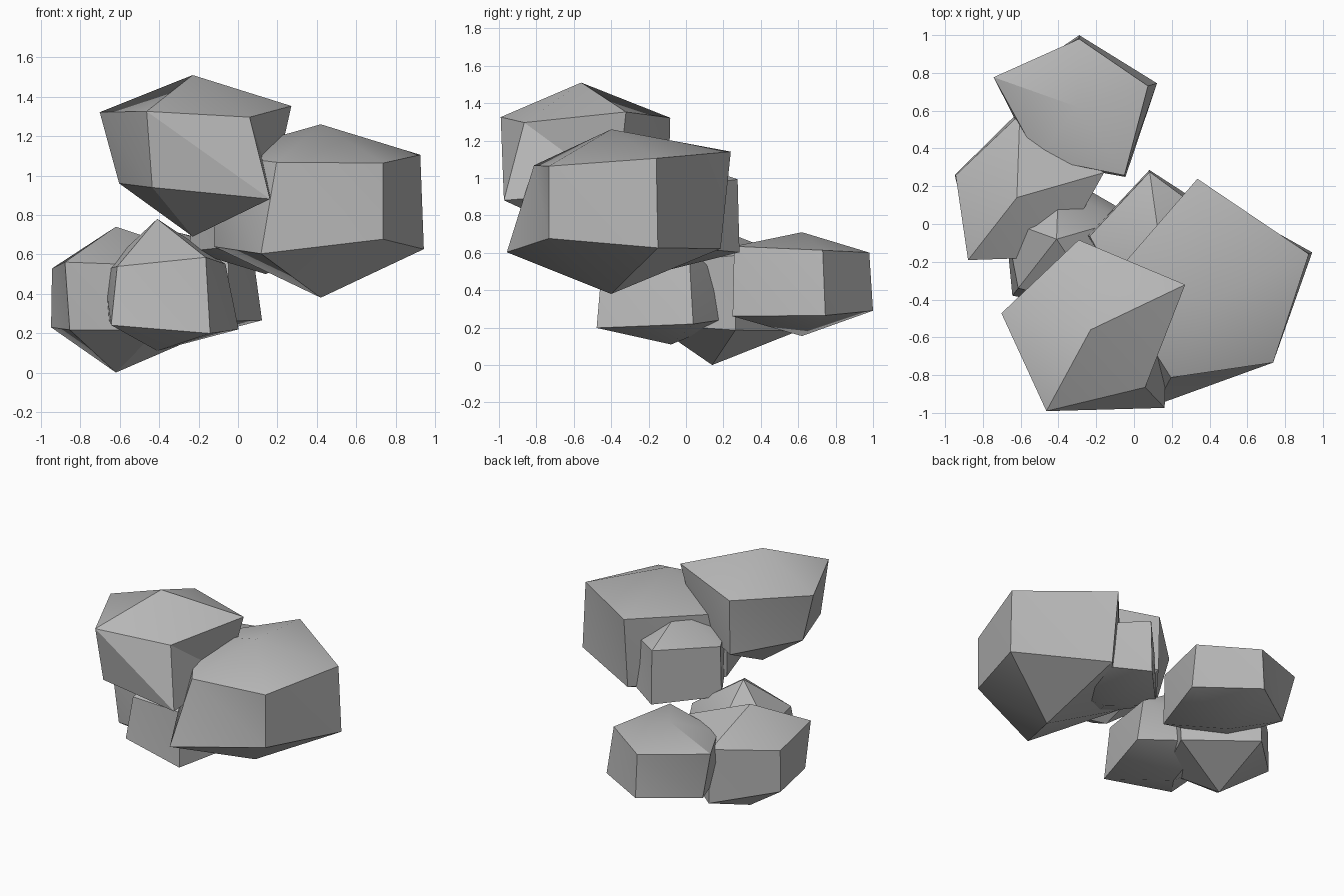
import bpy
import bmesh
from math import cos, sin, radians
from mathutils import Vector

default_cube = bpy.data.objects.get("Cube")
if default_cube:
    bpy.data.objects.remove(default_cube, do_unlink=True)

# One plain stone colour
stone = bpy.data.materials.new("stone_grey")
stone.use_nodes = True
colour = (0.48, 0.48, 0.48, 1.0)
stone.diffuse_color = colour
shader = next(n for n in stone.node_tree.nodes if n.type == 'BSDF_PRINCIPLED')
shader.inputs["Base Color"].default_value = colour
shader.inputs["Roughness"].default_value = 0.9

SIDES = 5


def ring(bm, centre, yaw, radii, slope):
    """Five corners around the centre; wider corners also sit further from its mid height."""
    corners = []
    for i, r in enumerate(radii):
        a = radians(yaw + i * 360 / SIDES)
        corners.append(bm.verts.new(centre + Vector((cos(a), sin(a), slope)) * r))
    return corners


def rock(name, centre, yaw, top, bottom, upper, lower, slope=0.42):
    """Five-sided boulder: pointed cap, leaning sides, pointed base."""
    centre = Vector(centre)
    bm = bmesh.new()
    peak = bm.verts.new((centre.x, centre.y, top))
    foot = bm.verts.new((centre.x, centre.y, bottom))
    high = ring(bm, centre, yaw, upper, slope)
    low = ring(bm, centre, yaw, lower, -slope)
    for i in range(SIDES):
        j = (i + 1) % SIDES
        bm.faces.new((peak, high[i], high[j]))
        bm.faces.new((high[i], low[i], low[j]))
        bm.faces.new((high[i], low[j], high[j]))
        bm.faces.new((foot, low[j], low[i]))
    bmesh.ops.recalc_face_normals(bm, faces=bm.faces[:])
    mesh = bpy.data.meshes.new(name)
    bm.to_mesh(mesh)
    bm.free()
    mesh.materials.append(stone)
    obj = bpy.data.objects.new(name, mesh)
    bpy.context.collection.objects.link(obj)

    # Soft shading across shallow creases only
    bpy.ops.object.select_all(action='DESELECT')
    obj.select_set(True)
    bpy.context.view_layer.objects.active = obj
    bpy.ops.object.shade_smooth_by_angle(angle=radians(30))
    return obj


# Upper rocks
rock("top_front_rock", centre=(-0.23, -0.56, 1.12), yaw=25.5, top=1.51, bottom=0.69,
     upper=(0.555, 0.48, 0.48, 0.49, 0.42),
     lower=(0.45, 0.47, 0.38, 0.43, 0.57))
rock("large_side_rock", centre=(0.42, -0.40, 0.87), yaw=25.5, top=1.26, bottom=0.38,
     upper=(0.56, 0.645, 0.56, 0.47, 0.46),
     lower=(0.58, 0.59, 0.55, 0.635, 0.46))
rock("middle_rock", centre=(0.14, -0.13, 0.80), yaw=26, top=1.13, bottom=0.50,
     upper=(0.33, 0.41, 0.38, 0.36, 0.35),
     lower=(0.37, 0.42, 0.39, 0.34, 0.32), slope=0.47)

# Lower rocks
rock("back_rock", centre=(-0.30, 0.62, 0.45), yaw=16.5, top=0.71, bottom=0.155,
     upper=(0.39, 0.36, 0.47, 0.34, 0.44),
     lower=(0.44, 0.38, 0.38, 0.36, 0.45))
rock("outer_rock", centre=(-0.62, 0.14, 0.38), yaw=16, top=0.74, bottom=0.0,
     upper=(0.48, 0.44, 0.345, 0.42, 0.38),
     lower=(0.45, 0.46, 0.35, 0.38, 0.38), slope=0.43)
rock("low_front_rock", centre=(-0.41, -0.08, 0.40), yaw=16, top=0.78, bottom=0.11,
     upper=(0.36, 0.27, 0.29, 0.33, 0.44),
     lower=(0.43, 0.35, 0.27, 0.38, 0.48))
